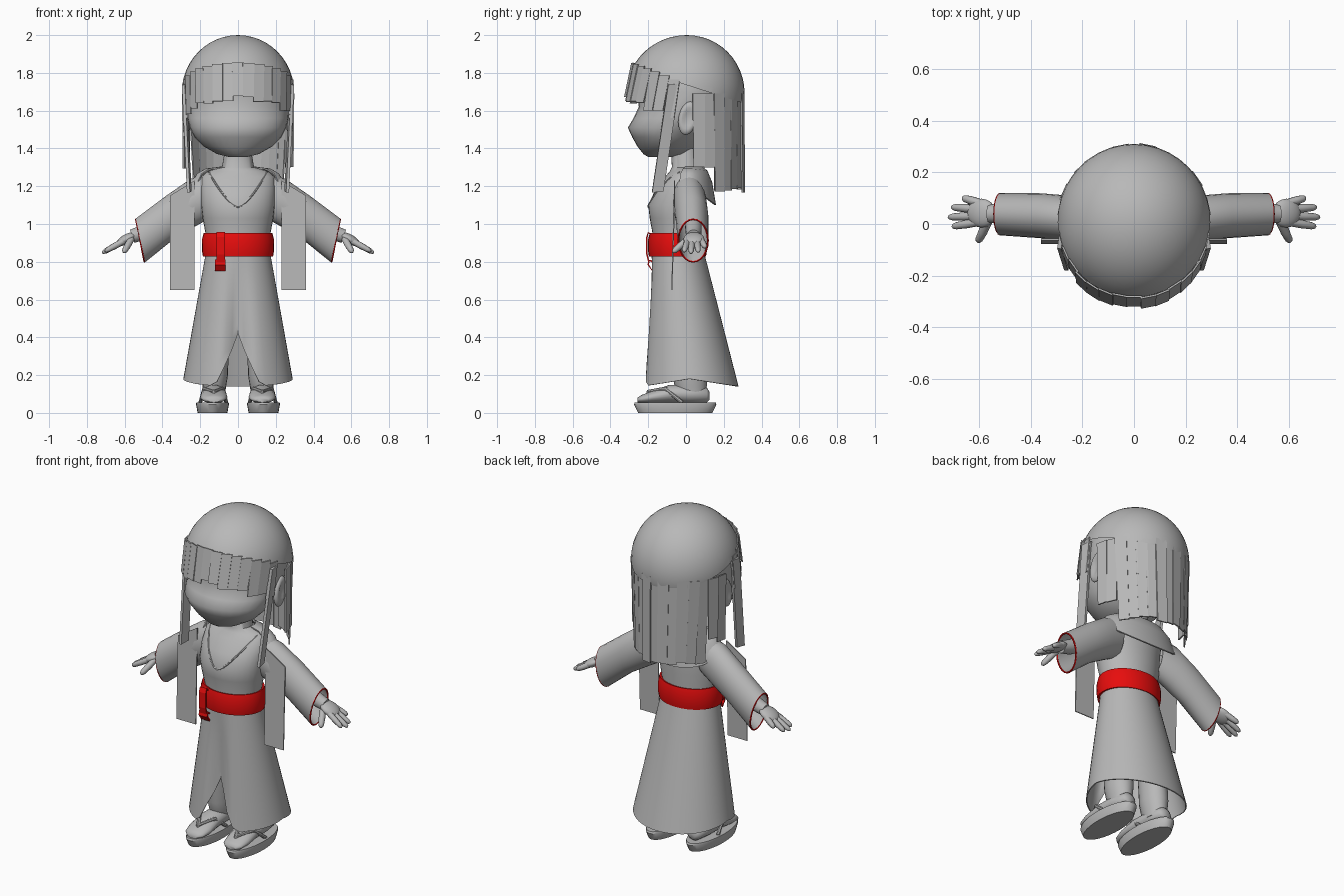
import bpy, bmesh, random
from math import sin, cos, pi, radians, exp, sqrt
from mathutils import Vector, Matrix

random.seed(4)
cube = bpy.data.objects.get("Cube")
if cube:
    bpy.data.objects.remove(cube)


def material(name, rgb):
    m = bpy.data.materials.new(name)
    m.use_nodes = True
    m.diffuse_color = (*rgb, 1)
    m.node_tree.nodes["Principled BSDF"].inputs["Base Color"].default_value = (*rgb, 1)
    return m


GREY = material("plain grey", (0.48, 0.48, 0.48))
RED = material("sash red", (0.8, 0.004, 0.004))


def finish(name, bm, mat=GREY, mirror=False, thick=0, angle=40):
    bmesh.ops.recalc_face_normals(bm, faces=bm.faces)
    mesh = bpy.data.meshes.new(name)
    bm.to_mesh(mesh)
    bm.free()
    mesh.materials.append(mat)
    ob = bpy.data.objects.new(name, mesh)
    bpy.context.collection.objects.link(ob)
    if mirror:
        ob.modifiers.new("mirror", "MIRROR").use_clip = False
    if thick:
        s = ob.modifiers.new("thickness", "SOLIDIFY")
        s.thickness, s.offset = thick, 0
    bpy.ops.object.select_all(action="DESELECT")
    ob.select_set(True)
    bpy.context.view_layer.objects.active = ob
    if mirror or thick:
        bpy.ops.object.convert(target="MESH")
    if angle:
        bpy.ops.object.shade_smooth_by_angle(angle=radians(angle))
    return ob


def ring(c, u, v, n=24):
    c, u, v = Vector(c), Vector(u), Vector(v)
    return [c + u * cos(2 * pi * i / n) + v * sin(2 * pi * i / n) for i in range(n)]


def flat_ring(z, cy, rx, ry, cx=0, n=32):
    return ring((cx, cy, z), (rx, 0, 0), (0, ry, 0), n)


def add_loft(bm, rows, closed=True, caps=True):
    vs = [[bm.verts.new(p) for p in r] for r in rows]
    n = len(rows[0])
    for a, b in zip(vs, vs[1:]):
        for i in range(n if closed else n - 1):
            j = (i + 1) % n
            bm.faces.new((a[i], a[j], b[j], b[i]))
    if closed and caps:
        bm.faces.new(vs[0])
        bm.faces.new(vs[-1])


def loft(name, rows, closed=True, caps=True, **kw):
    bm = bmesh.new()
    add_loft(bm, rows, closed, caps)
    return finish(name, bm, **kw)


def add_tube(bm, path, radii, n=10):
    pts = [Vector(p) for p in path]
    rows = []
    for i, p in enumerate(pts):
        d = (pts[min(i + 1, len(pts) - 1)] - pts[max(i - 1, 0)]).normalized()
        u = d.cross(Vector((0.1, 0.2, 1))).normalized()
        rows.append(ring(p, u * radii[i], d.cross(u) * radii[i], n))
    add_loft(bm, rows)


def add_finger(bm, a, b, r):
    a, b = Vector(a), Vector(b)
    ts = (0, 0.5, 0.85, 0.96, 1)
    add_tube(bm, [a.lerp(b, t) for t in ts], [r * k for k in (1, 1.02, 0.85, 0.55, 0.15)])


# Head: width, front and back depth for each height
face = [(1.355, .05, -.2, -.07), (1.37, .11, -.225, 0), (1.41, .18, -.257, .05),
        (1.46, .23, -.285, .09), (1.51, .255, -.308, .13), (1.56, .268, -.278, .18),
        (1.62, .275, -.25, .23), (1.7, .28, -.255, .28), (1.8, .265, -.262, .26),
        (1.86, .22, -.22, .2)]
loft("head", [flat_ring(z, (f + b) / 2, w, (b - f) / 2) for z, w, f, b in face], angle=60)

# Ears with a dished outer side
bm = bmesh.new()
bmesh.ops.create_uvsphere(bm, u_segments=20, v_segments=14, radius=1)
for v in bm.verts:
    dish = 0.8 * max(0, 1 - (v.co.y ** 2 + v.co.z ** 2) * 2) if v.co.x > 0 else 0
    v.co.x -= dish
    v.co = Vector((.275 + .024 * v.co.x, .01 + .05 * v.co.y + .012 * v.co.z, 1.56 + .088 * v.co.z))
finish("ears", bm, mirror=True, angle=60)

# Hair cap, cut on a slope from brow to nape
bm = bmesh.new()
bmesh.ops.create_uvsphere(bm, u_segments=40, v_segments=24, radius=1)
for v in bm.verts:
    front = 1.05 if v.co.y < 0 else 1
    v.co = Vector((.298 * v.co.x, .005 + .305 * front * v.co.y, 1.695 + .305 * v.co.z))
bmesh.ops.bisect_plane(bm, geom=bm.verts[:] + bm.edges[:] + bm.faces[:], plane_co=(0, .3, 1.64),
                       plane_no=(0, .19, .59), clear_inner=True)
finish("hair_cap", bm, angle=60)


def add_strip(bm, top, bottom, side, w0, w1):
    top, bottom, side = Vector(top), Vector(bottom), Vector(side)
    rows = []
    for t, w in ((0, w0), (1, w1)):
        p = top.lerp(bottom, t)
        rows.append([p - side * w, p + side * w])
    add_loft(bm, rows, closed=False)


# Fringe strips around the brow
bm = bmesh.new()
for i in range(15):
    a = radians(-77 + 11 * i)
    s, c, k = sin(a), cos(a), random.uniform(.985, 1.015)
    add_strip(bm, (.29 * s * k, -.283 * c * k, 1.74 + .115 * c),
              (.285 * s * k, -.318 * c * k - .02 * abs(s), 1.545 + .12 * c + random.uniform(-.015, .015)),
              (c, s, 0), .031, .029)
finish("fringe", bm, thick=.007, angle=0)

# Long locks in front of the ears
bm = bmesh.new()
add_strip(bm, (.285, -.065, 1.74), (.258, -.15, 1.17), (-.15, 1, .1), .03, .03)
finish("side_locks", bm, mirror=True, thick=.016, angle=0)

# Back hair strips, the outermost ones shorter
bm = bmesh.new()
for i in range(15):
    a = radians(-77 + 11 * i)
    s, c, k = sin(a), cos(a), random.uniform(.985, 1.02)
    outer = abs(a) > radians(58)
    narrow, low = (.99, 1.3) if outer else (.9, 1.175)
    add_strip(bm, (.292 * s * k, .3 * c * k, 1.69), (.292 * s * k * narrow, .305 * c * k, low + random.uniform(-.01, .03)),
              (c, -s, 0), .034, .03)
finish("back_hair", bm, thick=.008, angle=0)

# Torso and neck
body = [(.8, -.045, .165, .135), (.95, -.045, .172, .132), (1.03, -.05, .187, .142),
        (1.1, -.055, .195, .145), (1.18, -.038, .197, .125), (1.25, -.01, .193, .1),
        (1.28, 0, .16, .085), (1.3, 0, .085, .075), (1.4, -.005, .068, .073)]
loft("torso", [flat_ring(*r) for r in body], angle=60)


def chest_y(x, z):
    for p, q in zip(body, body[1:]):
        if p[0] <= z <= q[0]:
            t = (z - p[0]) / (q[0] - p[0])
            cy, rx, ry = (p[k] + (q[k] - p[k]) * t for k in (1, 2, 3))
            return cy - ry * sqrt(max(0, 1 - (x / rx) ** 2))


# Rounded neckline edge
bm = bmesh.new()
line = [(.155 * k / 8, 1.09 + .185 * abs(k / 8) ** 1.5) for k in range(-8, 9)]
add_tube(bm, [(x, chest_y(x, z), z) for x, z in line], [.005] * len(line), 6)
finish("neckline", bm)

# Wide collar draped over the shoulders and back
rows = []
for rx, ry, z, drop in ((.09, .06, 1.3, 0), (.17, .085, 1.29, .01), (.215, .11, 1.265, .045), (.25, .13, 1.2, .1)):
    arc = [radians(-118 + 236 * i / 24) for i in range(25)]
    rows.append([(rx * sin(a), .025 + ry * cos(a), z - drop * max(0, cos(a))) for a in arc])
loft("back_collar", rows, closed=False, thick=.008, angle=50)

# Wide sleeves: top and bottom x, z plus half depth and centre y
sleeve = [(.14, 1.27, .14, 1.04, .07, .01), (.25, 1.235, .23, .99, .085, .02),
          (.38, 1.145, .34, .925, .083, .032), (.54, 1.025, .495, .8, .078, .038)]
rings = [ring(((a + c) / 2, cy, (b + d) / 2), ((a - c) / 2, 0, (b - d) / 2), (0, h, 0))
         for a, b, c, d, h, cy in sleeve]
loft("sleeves", rings, caps=False, mirror=True, thick=.008, angle=50)
bm = bmesh.new()
cuff = rings[-1] + rings[-1][:1]
add_tube(bm, cuff, [.005] * len(cuff), 6)
finish("cuff_trim", bm, mat=RED, mirror=True)

# Flat hanging sleeve panels
loft("hanging_panels", [[(.23, -.075, .65), (.36, -.075, .65)], [(.23, -.06, 1.23), (.36, -.06, 1.15)]],
     closed=False, mirror=True, thick=.006, angle=0)

# Forearms, palms and fingers
bm = bmesh.new()
add_tube(bm, [(.3, .035, 1.08), (.5, .04, .955), (.56, .04, .935)], [.05, .042, .036], 14)
palm = Matrix.Translation((.59, .042, .92)) @ Matrix.Rotation(radians(28), 4, "Y") @ Matrix.Diagonal((.062, .056, .026, 1))
bmesh.ops.create_uvsphere(bm, u_segments=18, v_segments=12, radius=1, matrix=palm)
for y, reach in ((.088, .665), (.06, .708), (.03, .72), (.002, .705)):
    add_finger(bm, (.59, .042 + (y - .042) * .8, .918), (reach, y + (y - .042) * .3, .918 - (reach - .59) * .55), .0165)
add_finger(bm, (.565, .01, .92), (.605, -.07, .85), .018)
finish("hands", bm, mirror=True, angle=60)

# Flared split skirt with a raised opening at the front
cols, steps = 48, 8
rows = [[] for _ in range(steps + 1)]
for i in range(cols):
    a = 2 * pi * i / cols
    c, s = cos(a), sin(a)
    hem = .18 - .04 * abs(s)
    if s < 0:
        hem = max(hem, .42 - 2.3 * abs(.29 * c))
    for k in range(steps + 1):
        z = .86 + (hem - .86) * k / steps
        t = (.86 - z) / .7
        x = (.165 + .125 * t) * c
        y = -.045 + .065 * t + (.135 + .115 * t) * s
        if s < 0:
            y += .08 * t * exp(-(x / .05) ** 2)
        rows[k].append((x, y, z))
loft("split_skirt", rows, caps=False, thick=.006, angle=50)

# Sash and its knot
loft("sash", [flat_ring(z, -.045, rx, rx - .035) for z, rx in ((.83, .18), (.86, .185), (.92, .184), (.95, .176))],
     caps=False, mat=RED, thick=.012, angle=50)


def ribbon(name, path, x0, x1):
    loft(name, [[(x0, y, z), (x1, y, z)] for y, z in path], closed=False, mat=RED, thick=.008, angle=0)


ribbon("sash_knot", [(-.17, .93), (-.2, .955), (-.207, .93), (-.207, .84), (-.197, .8)], -.115, -.07)
ribbon("sash_tail", [(-.195, .81), (-.2, .785), (-.18, .755), (-.165, .79), (-.19, .808)], -.122, -.065)

# Legs and feet
loft("legs", [flat_ring(z, y, rx, ry, .125, 20) for z, y, rx, ry in
              ((.09, .035, .055, .07), (.14, .025, .062, .085), (.2, .02, .072, .092), (.5, 0, .08, .085))],
     mirror=True, angle=60)
foot = [(.125, .09, .02, .02), (.11, .095, .045, .04), (.02, .1, .06, .05), (-.09, .1, .066, .048),
        (-.18, .083, .072, .032), (-.235, .073, .06, .022), (-.258, .068, .035, .012)]
loft("feet", [ring((.128, y, z), (rx, 0, 0), (0, 0, rz), 20) for y, z, rx, rz in foot], mirror=True, angle=60)

# Sandal soles and thong straps
loft("sandal_soles", [flat_ring(z, -.057, .087 * k, .218 * k, .135)
                      for z, k in ((0, .9), (.012, .93), (.045, 1), (.056, .98))], mirror=True, angle=35)
bm = bmesh.new()
for outer_x in (.062, .2):
    mid = (outer_x * .7 + .128 * .3, -.11, .128)
    add_tube(bm, [(.128, -.215, .055), (.128, -.2, .112), mid, (outer_x, -.02, .055)], [.009, .011, .012, .01], 8)
finish("sandal_straps", bm, mirror=True)
